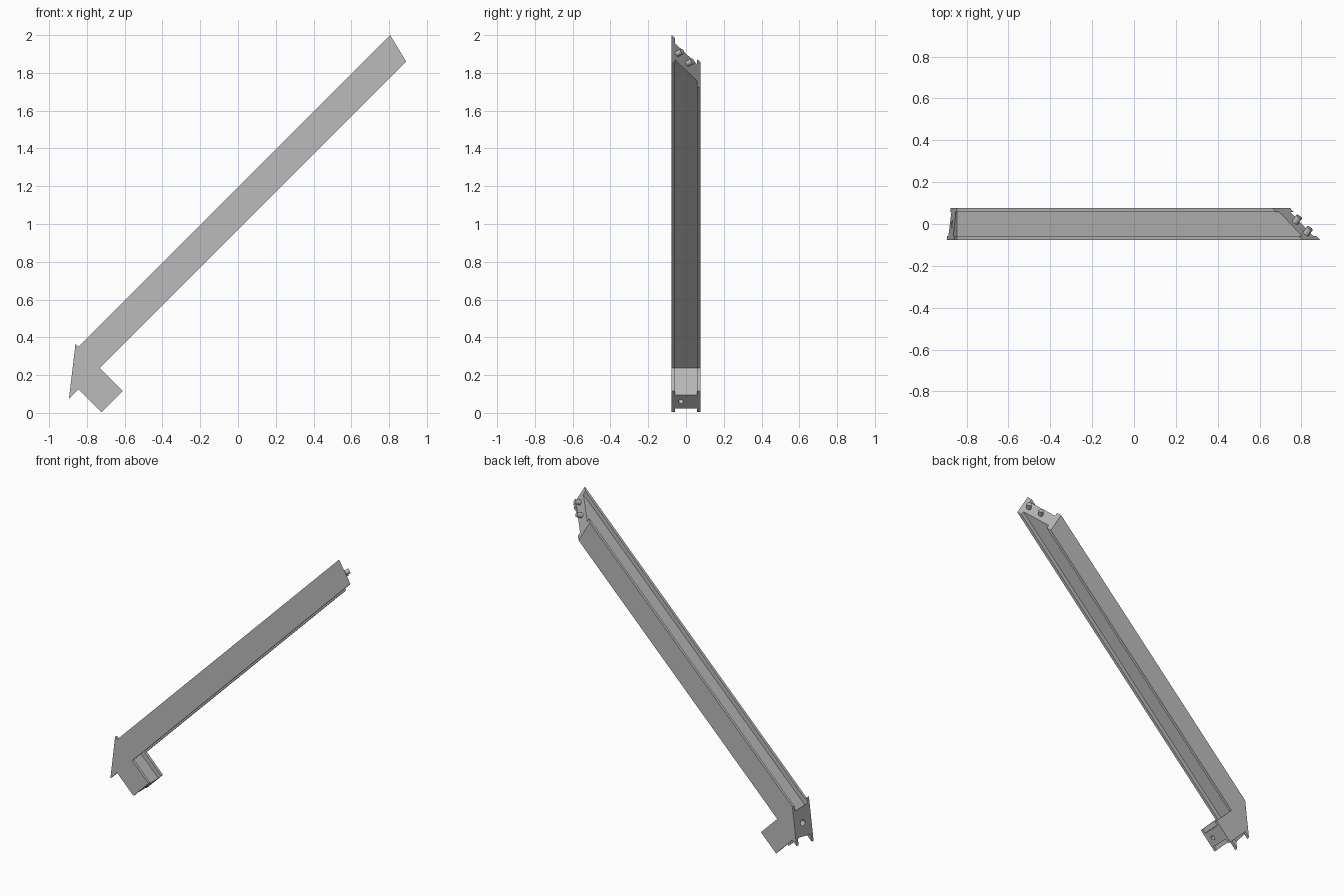
import bpy, bmesh
from mathutils import Vector

cube = bpy.data.objects.get("Cube")
if cube:
    bpy.data.objects.remove(cube, do_unlink=True)

GREY = (0.5, 0.5, 0.5, 1)
mat = bpy.data.materials.new("plain grey")
mat.use_nodes = True
mat.diffuse_color = GREY
mat.node_tree.nodes["Principled BSDF"].inputs["Base Color"].default_value = GREY

HALF = 0.077          # half depth of the whole beam
INNER = 0.058         # where the side plates meet the web
SLOPE = 0.12          # lean of the lower end cut


def new_object(name, bm):
    bmesh.ops.recalc_face_normals(bm, faces=bm.faces)
    mesh = bpy.data.meshes.new(name)
    bm.to_mesh(mesh)
    bm.free()
    mesh.materials.append(mat)
    ob = bpy.data.objects.new(name, mesh)
    bpy.context.collection.objects.link(ob)
    return ob


def outline(y, inset):
    """Section at depth y, as crossings of the 45 degree lines z-x=a and x+z=b."""
    f = (y + HALF) / (2 * HALF)
    top, under, foot = 1.195 - inset, 0.97 + inset, 0.727
    post_in, post_out = -0.495 - inset, -0.72 + inset
    left = -0.904 + 0.017 * f

    def meet(a, b):
        return ((b - a) / 2, (a + b) / 2)

    def mitre(a):
        return meet(a, 2.75 + (a - 0.97) * 0.25 - 0.29 * f)

    def end(z):
        return (left + SLOPE * z, z)

    pts = [mitre(top), mitre(under), meet(under, post_in), meet(foot, post_in),
           meet(foot, post_out), meet(under, post_out),
           end((under + left) / (1 - SLOPE)), end((post_in - left) / (1 + SLOPE)),
           meet(top, post_in)]
    return [(x, y, z) for x, z in pts]


def layer(name, y0, y1, inset=0.0):
    bm = bmesh.new()
    rings = [[bm.verts.new(p) for p in outline(y, inset)] for y in (y0, y1)]
    a, b = rings
    bm.faces.new(a)
    bm.faces.new(b[::-1])
    for i in range(len(a)):
        j = (i + 1) % len(a)
        bm.faces.new((a[i], b[i], b[j], a[j]))
    return new_object(name, bm)


def rod(name, base, direction, radius, low, high):
    """Cylinder along a direction, from low to high measured from its base point."""
    d = Vector(direction).normalized()
    bm = bmesh.new()
    bmesh.ops.create_cone(bm, cap_ends=True, segments=12, radius1=radius,
                          radius2=radius, depth=high - low)
    ob = new_object(name, bm)
    ob.rotation_mode = "QUATERNION"
    ob.rotation_quaternion = d.to_track_quat("Z", "Y")
    ob.location = Vector(base) + d * (low + high) / 2
    return ob


# Side plates and the recessed web between them
layer("front_plate", -HALF, -INNER)
layer("back_plate", INNER, HALF)
web = layer("web", -INNER, INNER, 0.042)

# Pegs on the mitred upper end
for i, y in enumerate((-0.047, 0.008)):
    shift = 0.145 * (y + HALF) / (2 * HALF)
    rod(f"peg_{i + 1}", (0.85 - shift, y, 1.93 - shift),
        (0.546, 0.782, 0.301), 0.016, -0.01, 0.035)

# Peg holes in the lower end and in the foot
holes = [("end_hole_cutter", (-0.87, 0, 0.22), (-1, 0.11, 0.12), 0.02),
         ("foot_hole_cutter", (-0.667, -0.027, 0.06), (1, 0, -1), 0.014)]
for name, base, direction, radius in holes:
    cutter = rod(name, base, direction, radius, -0.04, 0.03)
    mod = web.modifiers.new(name, "BOOLEAN")
    mod.operation = "DIFFERENCE"
    mod.solver = "EXACT"
    mod.object = cutter
    cutter.hide_render = True
    cutter.display_type = "WIRE"
